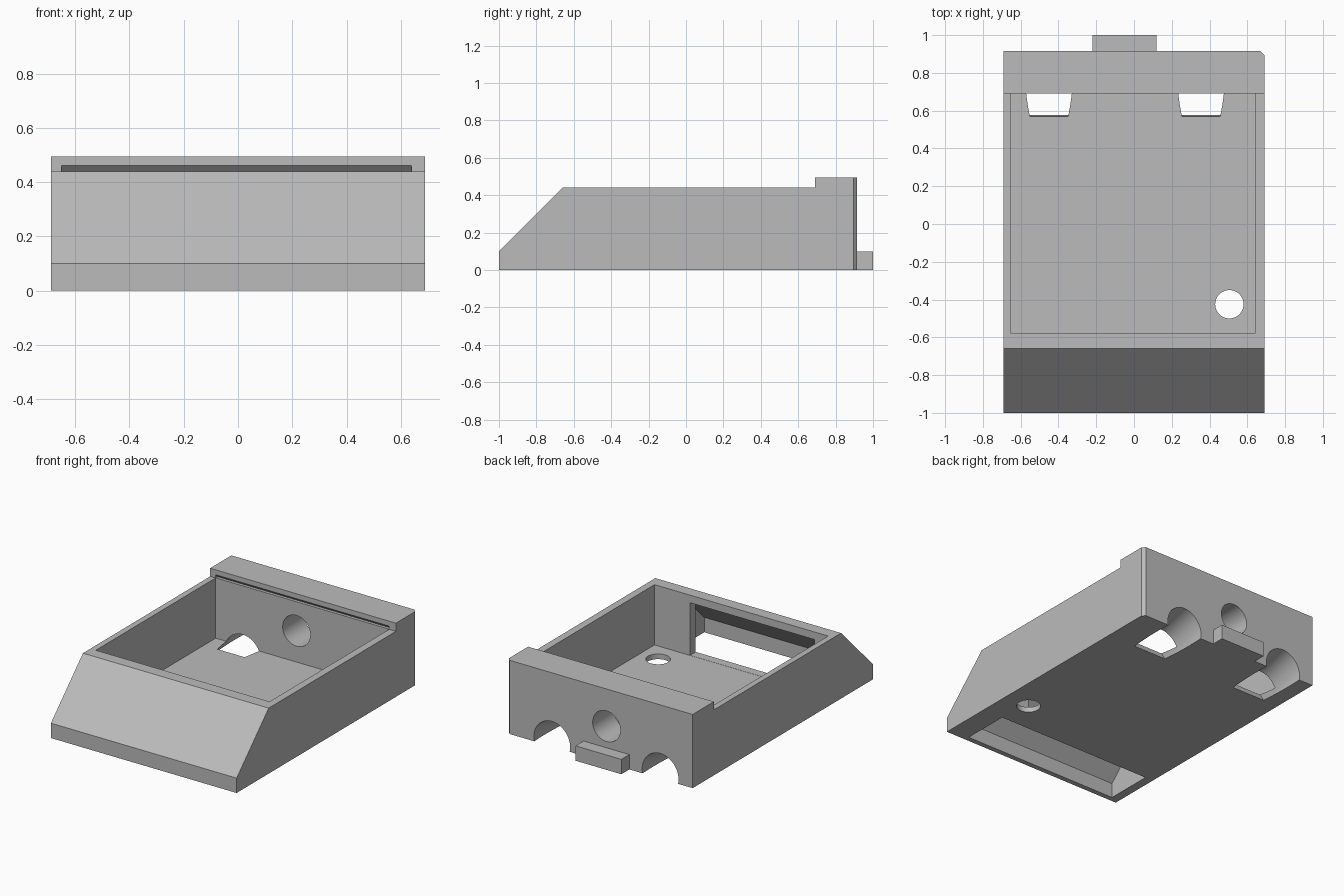
import bpy
import math
from mathutils import Vector

cube = bpy.data.objects.get("Cube")
if cube:
    bpy.data.objects.remove(cube, do_unlink=True)

grey = bpy.data.materials.new("plain_grey")
grey.use_nodes = True
grey.diffuse_color = (0.5, 0.5, 0.5, 1)
grey.node_tree.nodes["Principled BSDF"].inputs["Base Color"].default_value = (0.5, 0.5, 0.5, 1)


def prism(name, outline, low, high, axis="x"):
    """Extrude an outline along x (points are y, z) or along z (points are x, y)."""
    def place(p, d):
        return (d, *p) if axis == "x" else (*p, d)
    n = len(outline)
    verts = [place(p, d) for d in (low, high) for p in outline]
    faces = [tuple(reversed(range(n))), tuple(range(n, 2 * n))]
    faces += [(i, (i + 1) % n, n + (i + 1) % n, n + i) for i in range(n)]
    mesh = bpy.data.meshes.new(name)
    mesh.from_pydata(verts, [], faces)
    mesh.materials.append(grey)
    ob = bpy.data.objects.new(name, mesh)
    bpy.context.collection.objects.link(ob)
    return ob


def box(name, x0, x1, y0, y1, z0, z1):
    return prism(name, [(y0, z0), (y1, z0), (y1, z1), (y0, z1)], x0, x1)


def rod(name, start, end, radius):
    start, end = Vector(start), Vector(end)
    along = end - start
    bpy.ops.mesh.primitive_cylinder_add(vertices=64, radius=radius, depth=along.length,
                                        location=(start + end) / 2)
    ob = bpy.context.object
    ob.name = name
    ob.rotation_euler = along.to_track_quat("Z", "Y").to_euler()
    ob.data.materials.append(grey)
    return ob


def cut(body, cutter):
    cutter.hide_render = True
    mod = body.modifiers.new("cut", "BOOLEAN")
    mod.operation = "DIFFERENCE"
    mod.solver = "EXACT"
    mod.object = cutter
    bpy.context.view_layer.objects.active = body
    bpy.ops.object.modifier_apply(modifier=mod.name)
    bpy.data.objects.remove(cutter, do_unlink=True)


# Wedge-nosed case with a raised bar at the back
body = prism("case_body", [(-1, 0), (0.915, 0), (0.915, 0.495), (0.69, 0.495),
                           (0.69, 0.44), (-0.66, 0.44), (-1, 0.1)], -0.69, 0.69)

# Open compartment, with an undercut lid slot below the bar
cut(body, prism("compartment", [(-0.58, 0.035), (0.692, 0.035), (0.692, 0.44), (0.712, 0.44),
                                (0.685, 0.467), (-0.58, 0.467)], -0.65, 0.64))

# Hollow nose, open underneath
cut(body, prism("nose_hollow", [(-0.965, -0.1), (-0.64, -0.1), (-0.64, 0.39),
                                (-0.672, 0.39), (-0.965, 0.1)], -0.63, 0.54))

# Window between the nose and the compartment
cut(body, box("nose_window", -0.55, 0.376, -0.66, -0.56, 0.036, 0.389))

# Round holes in the floor and the back wall
cut(body, rod("floor_hole", (0.505, -0.425, -0.1), (0.505, -0.425, 0.2), 0.075))
cut(body, rod("back_hole", (-0.05, 0.6, 0.245), (-0.05, 1.1, 0.245), 0.103))

# Sloping arched channels through the back wall and floor
for x in (-0.45, 0.355):
    cut(body, rod("arch_channel", (x, 0.59, -0.052), (x, 1.1, 0.076), 0.135))

# Chamfered back corner
cut(body, prism("corner_chamfer", [(0.665, 0.92), (0.695, 0.89), (0.8, 0.89), (0.8, 1.0),
                                   (0.665, 1.0)], -0.1, 0.6, "z"))

# Tab at the foot of the back wall
tab = box("back_tab", -0.22, 0.12, 0.914, 1, 0, 0.1)

for ob in (body, tab):
    bpy.ops.object.select_all(action="DESELECT")
    ob.select_set(True)
    bpy.context.view_layer.objects.active = ob
    bpy.ops.object.shade_smooth_by_angle(angle=math.radians(25))
